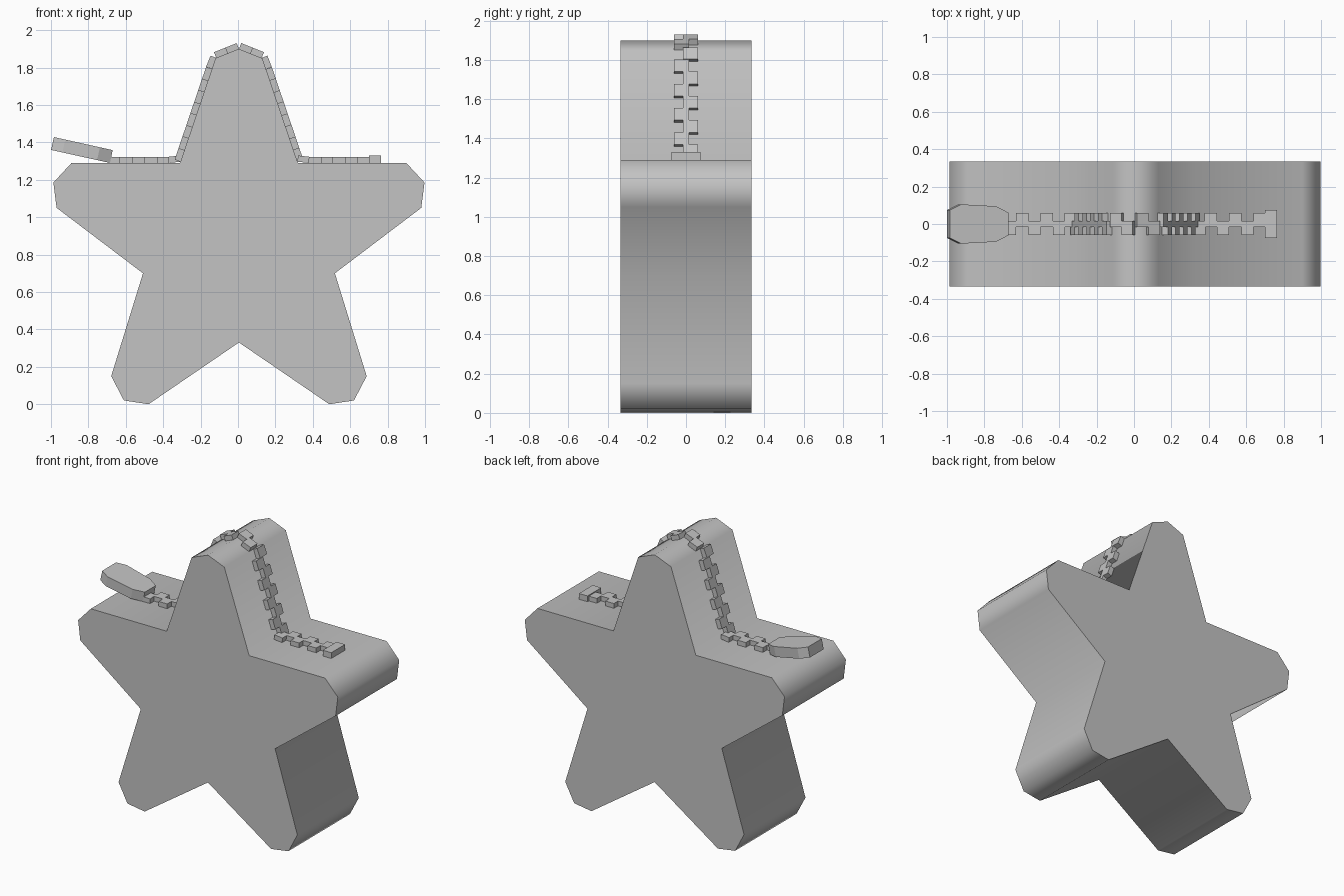
import bpy, bmesh, math
from mathutils import Vector

cube = bpy.data.objects.get("Cube")
if cube:
    bpy.data.objects.remove(cube, do_unlink=True)

GREY = 0.55
grey = bpy.data.materials.new("plain grey")
grey.use_nodes = True
grey.diffuse_color = (GREY, GREY, GREY, 1)
grey.node_tree.nodes["Principled BSDF"].inputs["Base Color"].default_value = (GREY, GREY, GREY, 1)

CENTRE = 0.005  # star axis


def finish(name, bm):
    """Turn a bmesh into a named object with the grey material."""
    bmesh.ops.recalc_face_normals(bm, faces=bm.faces)
    mesh = bpy.data.meshes.new(name)
    bm.to_mesh(mesh)
    bm.free()
    mesh.materials.append(grey)
    obj = bpy.data.objects.new(name, mesh)
    bpy.context.collection.objects.link(obj)
    return obj


def prism(bm, points, offset):
    """Extrude a closed loop of points by an offset vector."""
    face = bm.faces.new([bm.verts.new(p) for p in points])
    out = bmesh.ops.extrude_face_region(bm, geom=[face], use_keep_orig=True)
    moved = [g for g in out["geom"] if isinstance(g, bmesh.types.BMVert)]
    bmesh.ops.translate(bm, vec=offset, verts=moved)


# Star body: half outline from the top tip down to the crotch, mirrored
half = [(0, 1.9), (0.125, 1.85), (0.315, 1.29), (0.895, 1.29), (0.992, 1.185),
        (0.975, 1.05), (0.513, 0.7), (0.683, 0.15), (0.615, 0.02), (0.483, 0), (0, 0.33)]
outline = half + [(-x, z) for x, z in half[-2:0:-1]]
bm = bmesh.new()
prism(bm, [(CENTRE + x, -0.335, z) for x, z in outline], (0, 0.67, 0))
bm.normal_update()
for face in bm.faces:
    face.smooth = abs(face.normal.y) < 0.5
for edge in bm.edges:
    edge.smooth = all(f.smooth for f in edge.link_faces)
finish("star_body", bm)

# Zip path over the upper arms and the top point
right = [Vector((x, 0, z)) for x, z in half[:3]] + [Vector((0.7, 0, 1.29))]
path = [Vector((-p.x, 0, p.z)) for p in right[:0:-1]] + right


def along(s):
    """Point at a distance along the zip path."""
    for a, b in zip(path, path[1:]):
        length = (b - a).length
        if s <= length:
            return a.lerp(b, s / length)
        s -= length
    return path[-1].copy()


# Interlocking teeth, alternating between the two rows
total = sum((b - a).length for a, b in zip(path, path[1:]))
count = 34
bm = bmesh.new()
for i in range(count):
    a, b = along(total * i / count), along(total * (i + 1) / count)
    way = (b - a).normalized()
    up = Vector((-way.z, 0, way.x)) * 0.033
    low = -0.06 if i % 2 == 0 else -0.015
    shift = Vector((CENTRE, low, 0))
    prism(bm, [a + shift, b + shift, b + shift + up, a + shift + up], (0, 0.075, 0))
finish("zip_teeth", bm)

# Stop at the end of the zip
bm = bmesh.new()
prism(bm, [(0.7, y, 1.285) for y in (-0.075, 0.075)]
      + [(0.765, y, 1.285) for y in (0.075, -0.075)], (0, 0, 0.045))
finish("zip_end_stop", bm)

# Tilted pull tab
side = [(0, 0.06), (0.07, 0.095), (0.26, 0.105), (0.322, 0.075)]
tab = side + [(u, -y) for u, y in reversed(side)]
tilt = math.radians(12.5)
run = Vector((-math.cos(tilt), 0, math.sin(tilt)))
rise = Vector((math.sin(tilt), 0, math.cos(tilt))) * 0.07
base = Vector((-0.685, 0, 1.29))
bm = bmesh.new()
prism(bm, [base + run * u + Vector((0, y, 0)) for u, y in tab], rise)
finish("zip_pull_tab", bm)
